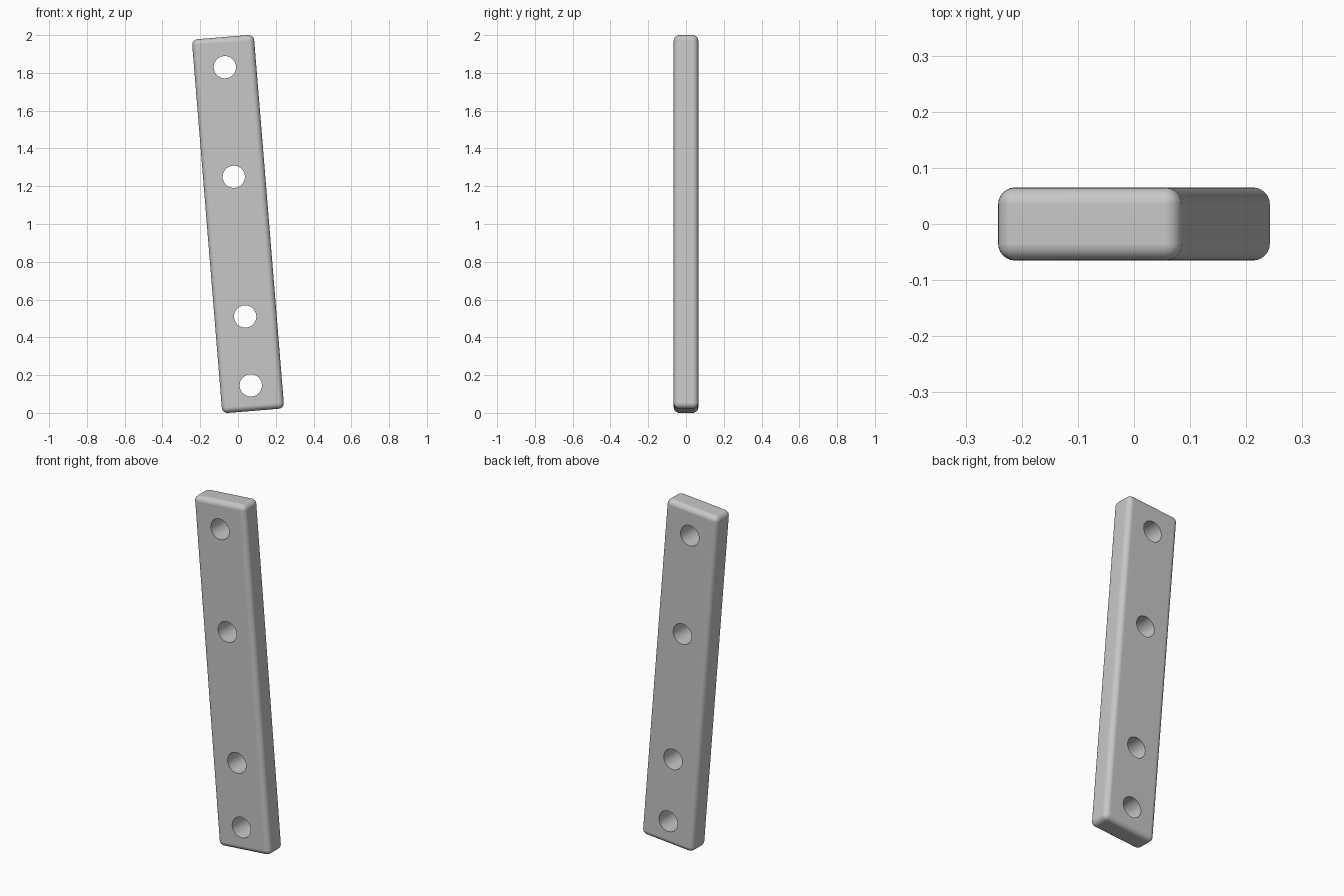
import bpy
import math

LENGTH, WIDTH, DEPTH = 1.985, 0.329, 0.13
EDGE_RADIUS, HOLE_RADIUS = 0.03, 0.059
TILT = math.radians(-4.66)
HOLE_POSITIONS = (0.833, 0.251, -0.491, -0.857)  # along the bar from its middle

default = bpy.data.objects.get("Cube")
if default:
    bpy.data.objects.remove(default, do_unlink=True)

# Single grey finish
grey = bpy.data.materials.new("plain grey")
grey.use_nodes = True
colour = (0.57, 0.57, 0.57, 1)
grey.diffuse_color = colour
grey.node_tree.nodes["Principled BSDF"].inputs["Base Color"].default_value = colour


def apply_modifier(obj, name, kind, **settings):
    mod = obj.modifiers.new(name, kind)
    for key, value in settings.items():
        setattr(mod, key, value)
    bpy.ops.object.select_all(action="DESELECT")
    bpy.context.view_layer.objects.active = obj
    obj.select_set(True)
    bpy.ops.object.modifier_apply(modifier=mod.name)


# Flat bar with rounded edges
bpy.ops.mesh.primitive_cube_add(size=1)
bar = bpy.context.object
bar.name = "drilled_bar"
bar.scale = (WIDTH, DEPTH, LENGTH)
bpy.ops.object.transform_apply(location=False, rotation=False, scale=True)
bar.data.materials.append(grey)
apply_modifier(bar, "rounded edges", "BEVEL", width=EDGE_RADIUS, segments=6)

# Four through holes
for height in HOLE_POSITIONS:
    bpy.ops.mesh.primitive_cylinder_add(
        vertices=48, radius=HOLE_RADIUS, depth=DEPTH * 3,
        location=(-0.002, 0, height), rotation=(math.pi / 2, 0, 0))
    cutter = bpy.context.object
    cutter.name = "hole_cutter"
    cutter.hide_render = True
    cutter.data.materials.append(grey)
    apply_modifier(bar, "hole", "BOOLEAN", operation="DIFFERENCE",
                   solver="EXACT", object=cutter)
    bpy.data.objects.remove(cutter, do_unlink=True)

# Smooth rounds, crisp hole rims, flat main faces
bpy.ops.object.select_all(action="DESELECT")
bpy.context.view_layer.objects.active = bar
bar.select_set(True)
bpy.ops.object.shade_smooth_by_angle(angle=math.radians(35))
weighted = bar.modifiers.new("flat faces", "WEIGHTED_NORMAL")
weighted.keep_sharp = True

# Lean the bar and stand it on the ground
bar.rotation_euler = (0, TILT, 0)
bar.location = (0, 0, 1)
